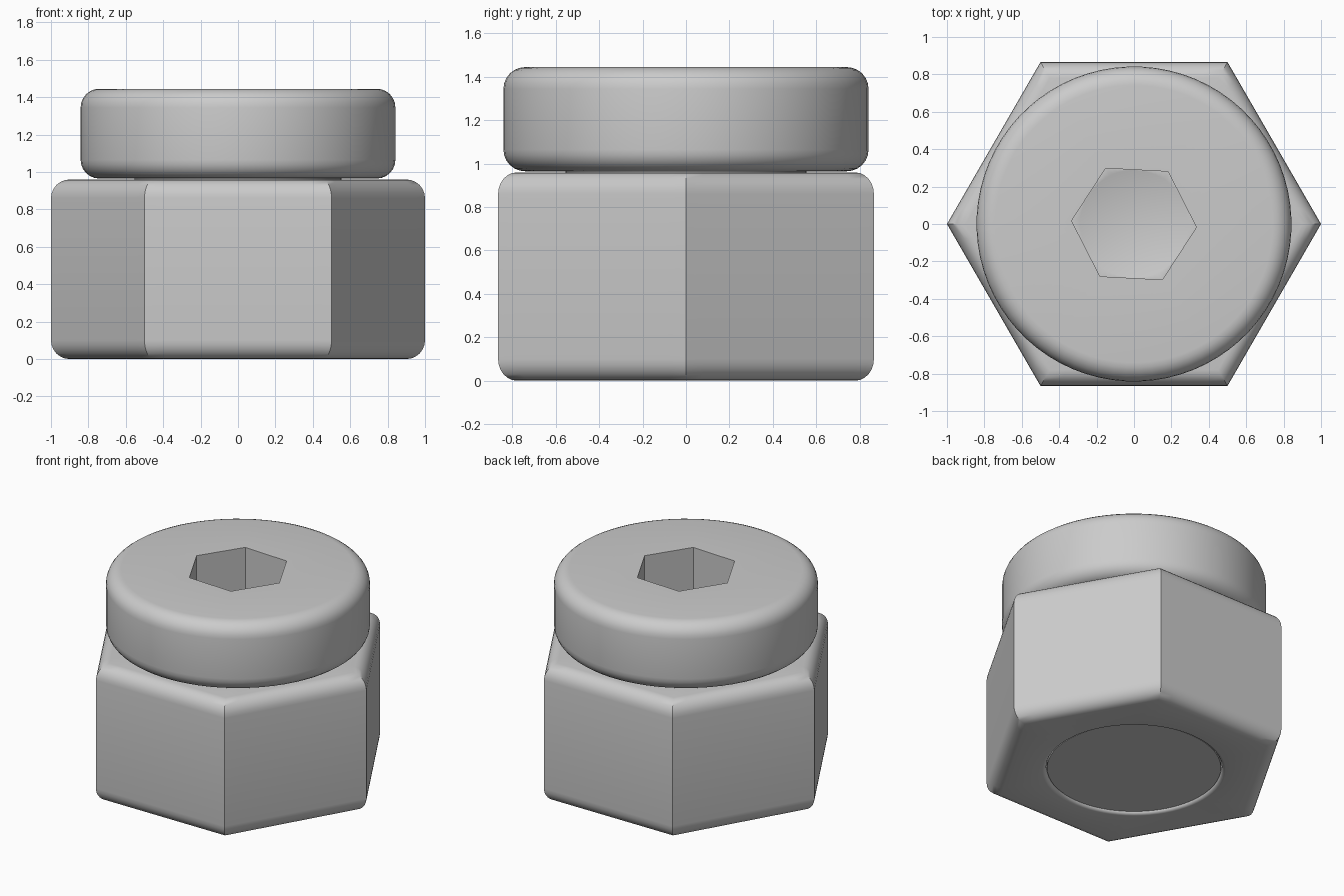
import bpy
import bmesh
from math import pi, cos, sin, radians

cube = bpy.data.objects.get("Cube")
if cube:
    bpy.data.objects.remove(cube, do_unlink=True)

SEGMENTS = 72
HEX, ROUND = True, False

steel = bpy.data.materials.new("grey_steel")
steel.use_nodes = True
grey = (0.6, 0.6, 0.6, 1)
steel.diffuse_color = grey
steel.node_tree.nodes["Principled BSDF"].inputs["Base Color"].default_value = grey


def arc(r, z, bevel, start, end, shape, steps=6):
    """Rounded profile corner around (r, z), angles in degrees."""
    points = []
    for i in range(steps + 1):
        a = radians(start + (end - start) * i / steps)
        points.append((r + bevel * cos(a), z + bevel * sin(a), shape))
    return points


def lathe(name, profile, turn=0, closed=False):
    """Sweep (radius, height, shape) points; hexagon radii are to the corners."""
    bm = bmesh.new()
    rings = []
    for r, z, shape in profile:
        if r == 0:
            rings.append([bm.verts.new((0, 0, z))] * SEGMENTS)
            continue
        ring = []
        for i in range(SEGMENTS):
            a = 2 * pi * i / SEGMENTS
            d = r * cos(pi / 6) / cos(a % (pi / 3) - pi / 6) if shape else r
            ring.append(bm.verts.new((d * cos(a + turn), d * sin(a + turn), z)))
        rings.append(ring)
    pairs = list(zip(rings, rings[1:]))
    if closed:
        pairs.append((rings[-1], rings[0]))
    for low, high in pairs:
        for i in range(SEGMENTS):
            j = (i + 1) % SEGMENTS
            corners = dict.fromkeys((low[i], low[j], high[j], high[i]))
            bm.faces.new(list(corners))
    bmesh.ops.recalc_face_normals(bm, faces=bm.faces)
    mesh = bpy.data.meshes.new(name)
    bm.to_mesh(mesh)
    bm.free()
    mesh.materials.append(steel)
    obj = bpy.data.objects.new(name, mesh)
    bpy.context.collection.objects.link(obj)
    bpy.ops.object.select_all(action="DESELECT")
    obj.select_set(True)
    bpy.context.view_layer.objects.active = obj
    bpy.ops.object.shade_smooth_by_angle(angle=radians(30))
    return obj


# Hexagonal nut with rounded rims and a round bore
nut = arc(0.9, 0.1, 0.1, -90, 0, HEX) + arc(0.9, 0.86, 0.1, 0, 90, HEX)
nut += [(0.56, 0.96, ROUND)]
nut += arc(0.585, 0.025, 0.025, 180, 270, ROUND, 4)
lathe("hex_nut", nut, closed=True)

# Screw: conical socket floor, hexagonal socket, rounded head, shaft
screw = [(0, 0.95, ROUND), (0.288, 1.1, ROUND), (0.334, 1.1, HEX), (0.334, 1.445, HEX)]
screw += arc(0.742, 1.345, 0.1, 90, 0, ROUND)
screw += arc(0.742, 1.065, 0.1, 0, -90, ROUND)
screw += [(0.555, 0.965, ROUND), (0.555, 0.015, ROUND), (0, 0.015, ROUND)]
lathe("socket_screw", screw, turn=radians(-3))
